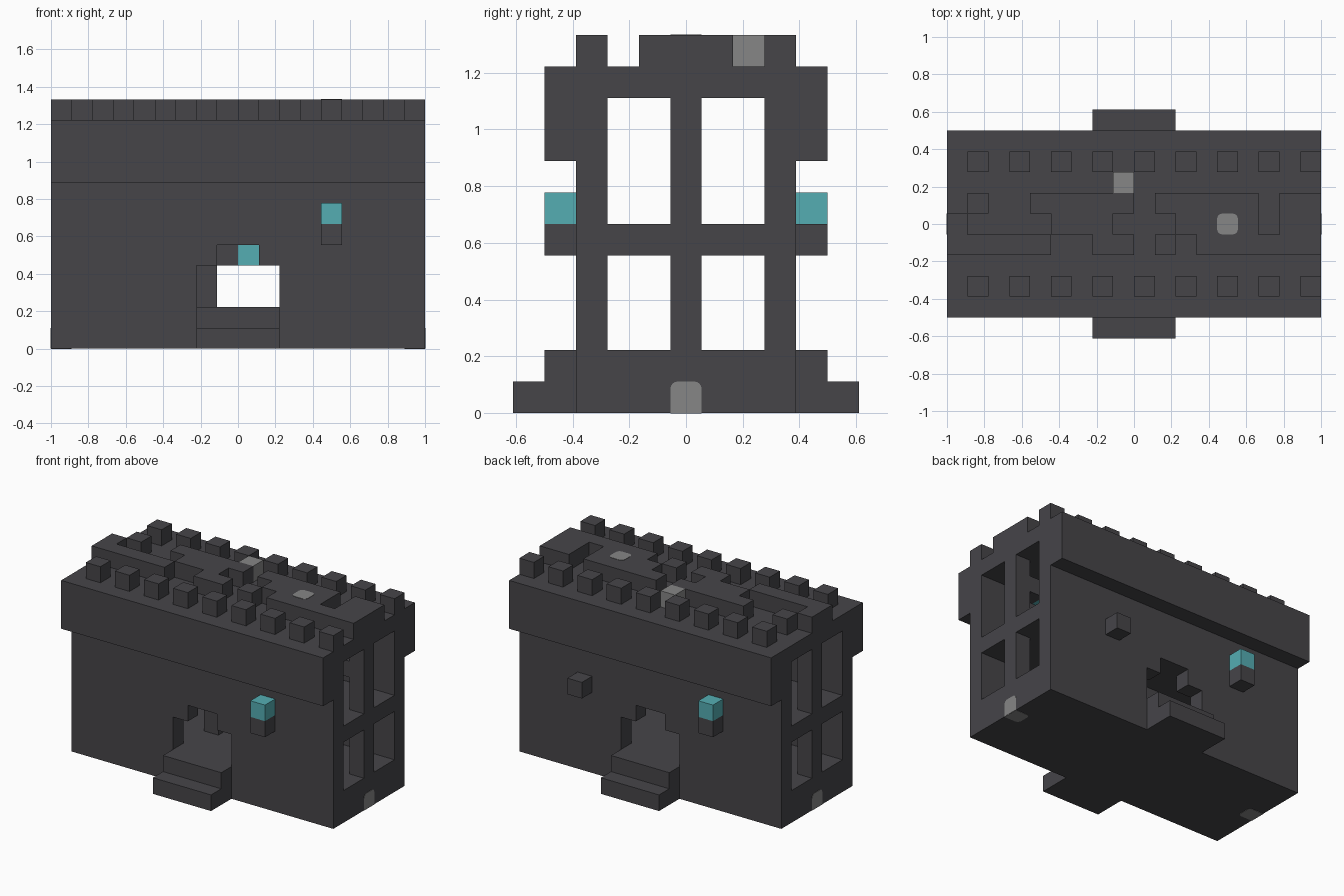
import bpy
import bmesh
import math
from mathutils import Vector

cube = bpy.data.objects.get("Cube")
if cube:
    bpy.data.objects.remove(cube, do_unlink=True)

U = 1 / 9  # one building block


def material(name, r, g, b):
    m = bpy.data.materials.new(name)
    m.use_nodes = True
    m.diffuse_color = (r, g, b, 1)
    bsdf = next(n for n in m.node_tree.nodes if n.type == 'BSDF_PRINCIPLED')
    bsdf.inputs["Base Color"].default_value = (r, g, b, 1)
    return m


STONE = material("dark stone", 0.061, 0.059, 0.066)
GLOW = material("teal glow", 0.09, 0.42, 0.45)
PALE = material("pale grey", 0.24, 0.24, 0.24)


def finish(name, bm, mat):
    bmesh.ops.recalc_face_normals(bm, faces=bm.faces)
    me = bpy.data.meshes.new(name)
    bm.to_mesh(me)
    bm.free()
    me.materials.append(mat)
    ob = bpy.data.objects.new(name, me)
    bpy.context.collection.objects.link(ob)
    return ob


def prism(name, points, sweep, mat):
    """Extrude a flat outline along the sweep vector (block units)."""
    bm = bmesh.new()
    face = bm.faces.new([bm.verts.new(Vector(p) * U) for p in points])
    ext = bmesh.ops.extrude_face_region(bm, geom=[face])
    verts = [e for e in ext["geom"] if isinstance(e, bmesh.types.BMVert)]
    bmesh.ops.translate(bm, verts=verts, vec=Vector(sweep) * U)
    return finish(name, bm, mat)


def box(name, x, y, z, mat=STONE):
    """Block spanning the given (low, high) ranges in block units."""
    pts = [(x[0], y[0], z[0]), (x[1], y[0], z[0]), (x[1], y[1], z[0]), (x[0], y[1], z[0])]
    return prism(name, pts, (0, 0, z[1] - z[0]), mat)


def patch(name, centre, u, v, rounded):
    """Thin one-block inlay; rounded lists the corners that are curved."""
    c, u, v = Vector(centre), Vector(u), Vector(v)
    n = u.cross(v)
    pts = []
    r = 0.25
    for i, (a, b) in enumerate([(1, 1), (-1, 1), (-1, -1), (1, -1)]):
        if i in rounded:
            for k in range(5):
                t = math.pi / 2 * (i + k / 4)
                pts.append(c + u * (a * (0.5 - r) + r * math.cos(t))
                           + v * (b * (0.5 - r) + r * math.sin(t)))
        else:
            pts.append(c + u * a / 2 + v * b / 2)
    prism(name, [p - n * 0.02 for p in pts], n * 0.04, PALE)


# Floors and roof
box("foundation", (-9, 9), (-3.5, 3.5), (0, 2))
box("upper_floor", (-8, 8), (-2.5, 2.5), (5, 6))
box("roof", (-9, 9), (-3.5, 3.5), (10, 11))

# Long walls with stepped doorways, overhangs, steps and battlements
half = [(9, 2), (9, 10)]
door = [(2, 2), (2, 4), (1, 4), (1, 5)]
outline = ([(-x, z) for x, z in reversed(half)] + [(-x, z) for x, z in door]
           + list(reversed(door)) + half)
for side, s in (("front", -1), ("back", 1)):
    def span(a, b):
        return tuple(sorted((s * a, s * b)))
    prism(side + "_wall", [(x, s * 3.5, z) for x, z in outline], (0, -s, 0), STONE)
    box(side + "_overhang", (-9, 9), span(3.5, 4.5), (8, 11))
    box(side + "_upper_step", (-2, 2), span(3.5, 4.5), (0, 2))
    box(side + "_upper_step_lip", (-2, 2), span(4.5, 5.5), (0, 1))
    for x in range(-8, 9, 2):
        box(side + "_merlon", (x, x + 1), span(2.5, 3.5), (11, 12))
    # Wall lamp, always on the far side of the door
    lamp_x = tuple(sorted((-s * 4, -s * 5)))
    box(side + "_lamp_bracket", lamp_x, span(3.5, 4.5), (5, 6))
    box(side + "_lamp", lamp_x, span(3.5, 4.5), (6, 7), GLOW)
box("back_empty_bracket", (4, 5), (3.5, 4.5), (5, 6))

# End walls with four windows each
for side, x in (("left", (8, 9)), ("right", (-9, -8))):
    box(side + "_window_mullion", x, (-0.5, 0.5), (2, 10))
    for y in ((-2.5, -0.5), (0.5, 2.5)):
        box(side + "_window_rail", x, y, (5, 6))

# Raised roof pattern, one list of x ranges per row
rows = {
    0.5: [(-8, -7), (-5, 0), (1, 6), (7, 9)],
    -0.5: [(-9, -8), (-4, -1), (2, 6), (7, 9)],
    -1.5: [(-9, -4), (-2, 0), (1, 2), (3, 9)],
}
for y, spans in rows.items():
    for x in spans:
        box("roof_ridge", x, (y, y + 1), (11, 12))
box("roof_pale_block", (-1, 0), (1.5, 2.5), (11, 12), PALE)

# Interior post and bracket lamps
mid = (-0.5, 0.5)
box("inner_post", (-2, -1), mid, (2, 5))
box("inner_lamp_arm", (-1, 0), mid, (4, 5))
box("inner_lamp", (0, 1), mid, (4, 5), GLOW)
box("upper_lamp_arm", (7, 8), mid, (8, 9))
box("upper_lamp", (6, 7), mid, (8, 9), GLOW)

# Pale inlays on the roof, the ends and the underside
patch("roof_inlay", (4.5, 0, 12), (1, 0, 0), (0, 1, 0), (0, 1, 2, 3))
for side, s in (("left", 1), ("right", -1)):
    patch(side + "_end_inlay", (9 * s, 0, 0.5), (0, s, 0), (0, 0, 1), (0, 1))
    patch(side + "_base_inlay", (8.5 * s, 0, 0), (0, s, 0), (-s, 0, 0), (0, 1))
